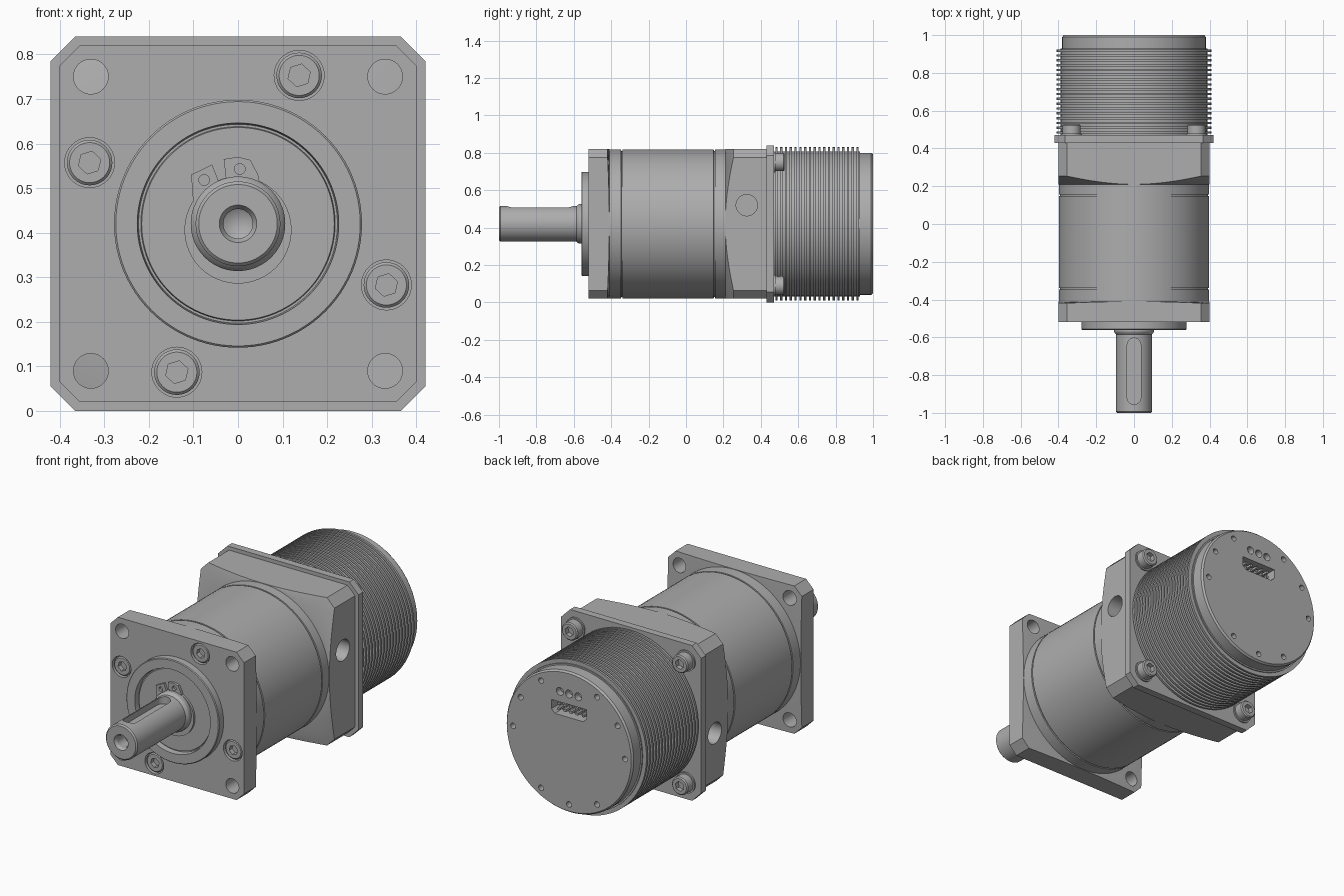
import bpy, bmesh, math

cube = bpy.data.objects.get("Cube")
if cube:
    bpy.data.objects.remove(cube, do_unlink=True)

AXIS = 0.42      # height of the shaft axis
SEG = 96

steel = bpy.data.materials.new("grey metal")
steel.use_nodes = True
GREY = (0.42, 0.42, 0.42, 1)
steel.diffuse_color = GREY
for node in steel.node_tree.nodes:
    if node.type == 'BSDF_PRINCIPLED':
        node.inputs["Base Color"].default_value = GREY


def finish(name, bm):
    bmesh.ops.recalc_face_normals(bm, faces=bm.faces)
    mesh = bpy.data.meshes.new(name)
    bm.to_mesh(mesh)
    bm.free()
    mesh.materials.append(steel)
    obj = bpy.data.objects.new(name, mesh)
    bpy.context.collection.objects.link(obj)
    return obj


def lathe(name, profile, x=0, z=AXIS, seg=SEG):
    """Turn (radius, y) points about an axis along y."""
    bm = bmesh.new()
    rings = []
    for r, y in profile:
        count = seg if r > 0 else 1
        rings.append([bm.verts.new((x + r * math.cos(math.tau * i / seg), y,
                                    z + r * math.sin(math.tau * i / seg)))
                      for i in range(count)])
    for a, b in zip(rings, rings[1:]):
        for i in range(seg):
            j = (i + 1) % seg
            quad = [a[i % len(a)], a[j % len(a)], b[j % len(b)], b[i % len(b)]]
            bm.faces.new(list(dict.fromkeys(quad)))
    return finish(name, bm)


def rod(name, r, y0, y1, x=0, z=AXIS, seg=32):
    return lathe(name, [(0, y0), (r, y0), (r, y1), (0, y1)], x, z, seg)


def prism(name, points, a, b, axis='Y'):
    """Extrude a flat outline from a to b along an axis."""
    place = {'X': lambda u, v, t: (t, u, v),
             'Y': lambda u, v, t: (u, t, v),
             'Z': lambda u, v, t: (u, v, t)}[axis]
    bm = bmesh.new()
    low = [bm.verts.new(place(u, v, a)) for u, v in points]
    high = [bm.verts.new(place(u, v, b)) for u, v in points]
    bm.faces.new(low)
    bm.faces.new(high)
    n = len(points)
    for i in range(n):
        j = (i + 1) % n
        bm.faces.new([low[i], low[j], high[j], high[i]])
    return finish(name, bm)


def circle(u, v, r, n, start=0.0, sweep=math.tau):
    return [(u + r * math.cos(start + sweep * i / n),
             v + r * math.sin(start + sweep * i / n)) for i in range(n)]


def clipped_square(h, c):
    k = h - c
    return [(x, AXIS + z) for x, z in ((k, -h), (h, -k), (h, k), (k, h),
                                       (-k, h), (-h, k), (-h, -k), (-k, -h))]


def activate(obj):
    bpy.ops.object.select_all(action='DESELECT')
    obj.select_set(True)
    bpy.context.view_layer.objects.active = obj


def cut(obj, *cutters, operation='DIFFERENCE'):
    activate(obj)
    for cutter in cutters:
        mod = obj.modifiers.new("cut", 'BOOLEAN')
        mod.operation = operation
        mod.solver = 'EXACT'
        mod.object = cutter
        bpy.ops.object.modifier_apply(modifier=mod.name)
        bpy.data.objects.remove(cutter, do_unlink=True)


def socket_screw(name, x, z, base, top, r):
    """Cap screw with a hex socket; its top may face either way along y."""
    d = 1 if top > base else -1
    head = lathe(name, [(0, base), (r, base), (r, top - d * 0.006),
                        (r - 0.006, top), (0, top)], x, z, 40)
    cut(head, prism("socket_cutter", circle(x, z, 0.026, 6, 0.3),
                    top - d * 0.025, top + d * 0.01))


corners = [(sx * 0.33, AXIS + sz * 0.33) for sx in (-1, 1) for sz in (-1, 1)]
face_screws = circle(0, AXIS, 0.36, 4, math.radians(67.6))

# Front flange with coned back, mounting holes and counterbored screws
flange = prism("front_flange", clipped_square(0.4, 0.045), -0.52, -0.38)
cut(flange, lathe("flange_cone", [(0, -0.6), (0.7, -0.6), (0.7, -0.43),
                                  (0.4, -0.41), (0, -0.41)]), operation='INTERSECT')
cut(flange, *[rod("hole_cutter", 0.039, -0.6, -0.3, x, z) for x, z in corners])
cut(flange, *[rod("bore_cutter", 0.056, -0.6, -0.48, x, z, 40) for x, z in face_screws])
for x, z in face_screws:
    socket_screw("flange_screw", x, z, -0.475, -0.515, 0.051)

# Pilot boss with a recessed bearing cover
lathe("pilot_boss", [(0, -0.538), (0.216, -0.538), (0.218, -0.53), (0.223, -0.53),
                     (0.226, -0.56), (0.274, -0.56), (0.278, -0.556),
                     (0.278, -0.51), (0, -0.51)])

# Output shaft with centre bore and keyway
shaft = lathe("output_shaft", [(0, -0.9), (0.033, -0.92), (0.033, -0.985), (0.042, -1),
                               (0.088, -1), (0.095, -0.993), (0.095, -0.585),
                               (0.102, -0.578), (0.106, -0.57), (0.106, -0.515), (0, -0.515)])
slot = (circle(0, -0.64, 0.036, 16, 0, math.pi) + [(-0.036, -0.64)]
        + circle(0, -0.92, 0.036, 16, math.pi, math.pi) + [(0.036, -0.92)])
cut(shaft, prism("keyway_cutter", slot, 0.475, 0.6, 'Z'))

# Retaining ring with two eared ends
rod("retaining_ring", 0.12, -0.55, -0.535, 0, 0.406, 64)
ears = [([(-0.1, 0.46), (-0.105, 0.53), (-0.058, 0.553), (-0.045, 0.52), (-0.05, 0.46)],
         (-0.076, 0.518)),
        ([(-0.02, 0.46), (-0.032, 0.565), (0, 0.57), (0.028, 0.563), (0.045, 0.53),
          (0.06, 0.46)], (0.004, 0.543))]
for outline, (x, z) in ears:
    ear = prism("retaining_ring_ear", outline, -0.552, -0.536)
    cut(ear, rod("ear_hole_cutter", 0.012, -0.6, -0.5, x, z, 20))

# Gear body with two shallow joint grooves
body = [(0, -0.415), (0.398, -0.415)]
for y in (-0.343, 0.152):
    body += [(0.398, y - 0.004), (0.391, y - 0.003), (0.391, y + 0.003), (0.398, y + 0.004)]
lathe("gear_body", body + [(0.398, 0.22), (0, 0.22)])

# Adapter block: clipped square turned to a cone at the front, with side access holes
block = prism("adapter_block", clipped_square(0.4, 0.045), 0.19, 0.43)
cut(block, lathe("block_cone", [(0, 0.21), (0.4, 0.21), (0.7, 0.307), (0.7, 0.5), (0, 0.5)]),
    operation='INTERSECT')
for side in (-1, 1):
    cut(block, prism("access_cutter", circle(0.325, AXIS + side * 0.1, 0.057, 40),
                     side * 0.27, side * 0.5, 'X'))

# Motor plate and its corner screws
prism("motor_plate", clipped_square(0.42, 0.055), 0.43, 0.47)
for x, z in corners:
    rod("screw_washer", 0.056, 0.465, 0.478, x, z, 40)
    socket_screw("motor_screw", x, z, 0.475, 0.527, 0.048)

# Finned motor housing
fins = [(0, 0.46), (0.388, 0.46)]
for i in range(18):
    y = 0.478 + 0.0255 * i
    fins += [(0.388, y), (0.41, y), (0.41, y + 0.012), (0.388, y + 0.012)]
lathe("motor_housing", fins + [(0.388, 0.93), (0, 0.93)])

# End cap with screw holes, indicator holes and a connector recess
cap = lathe("motor_end_cap", [(0, 0.92), (0.38, 0.92), (0.38, 0.99), (0.372, 1), (0, 1)])
holes = []
for step in range(12):
    if step not in (3, 7, 11):
        a = math.radians(30 * step)
        holes.append((0.335 * math.cos(a), AXIS + 0.335 * math.sin(a), 0.015))
for x in (-0.055, 0, 0.055):
    holes.append((x, AXIS + 0.262, 0.021))
cut(cap, *[rod("cap_hole_cutter", r, 0.965, 1.1, x, z, 24) for x, z, r in holes])
w, top, low = 0.105, AXIS + 0.205, AXIS + 0.135
cut(cap, prism("connector_cutter", [(-w, top), (-w, low + 0.02), (0.02 - w, low),
                                    (w - 0.02, low), (w, low + 0.02), (w, top)], 0.94, 1.1))
for row in (0.157, 0.185):
    for i in range(5):
        prism("connector_pin", circle((i - 2) * 0.036, AXIS + row, 0.009, 4, math.pi / 4),
              0.935, 0.985)

# Smooth the turned surfaces and keep edges sharp
for obj in list(bpy.context.collection.objects):
    if obj.type == 'MESH' and steel.name in obj.data.materials:
        activate(obj)
        bpy.ops.object.shade_smooth_by_angle(angle=math.radians(25))
